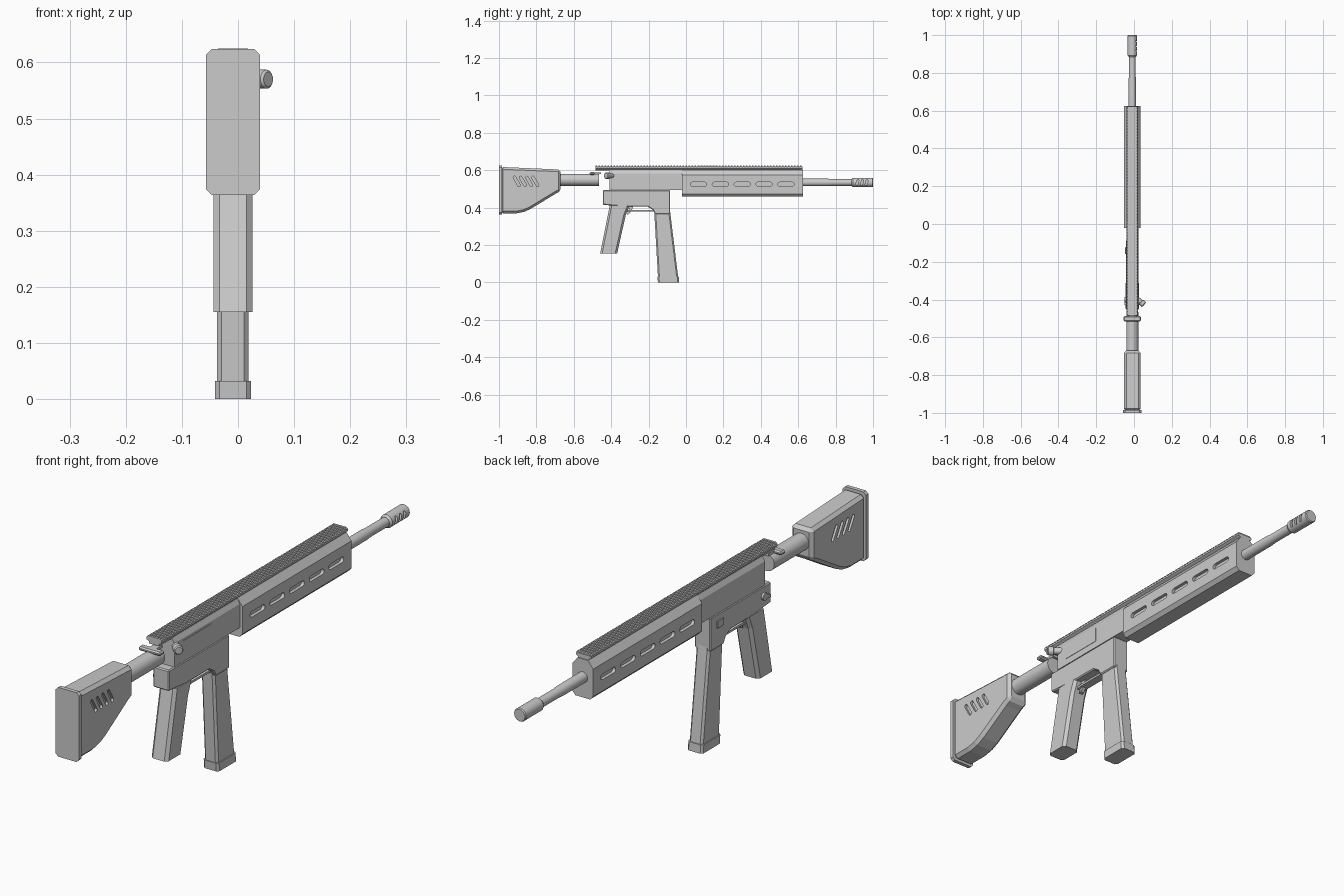
import bpy, bmesh, math
from mathutils import Vector, Matrix

if "Cube" in bpy.data.objects:
    bpy.data.objects.remove(bpy.data.objects["Cube"])

CX = -0.009  # x of the centre plane


def finish(name, bm, bevel=0.0, smooth=False):
    bmesh.ops.recalc_face_normals(bm, faces=bm.faces[:])
    me = bpy.data.meshes.new(name)
    bm.to_mesh(me)
    bm.free()
    ob = bpy.data.objects.new(name, me)
    bpy.context.scene.collection.objects.link(ob)
    if bevel:
        m = ob.modifiers.new("bevel", 'BEVEL')
        m.width, m.segments, m.limit_method = bevel, 1, 'ANGLE'
        m.angle_limit = math.radians(40)
    if smooth:
        bpy.ops.object.select_all(action='DESELECT')
        ob.select_set(True)
        bpy.context.view_layer.objects.active = ob
        bpy.ops.object.shade_smooth_by_angle(angle=math.radians(35))
    return ob


def loft(bm, rings):
    """Skin equal-length rings of points and cap both ends."""
    vs = [[bm.verts.new(p) for p in r] for r in rings]
    n = len(vs[0])
    for a, b in zip(vs, vs[1:]):
        for i in range(n):
            bm.faces.new((a[i], a[(i + 1) % n], b[(i + 1) % n], b[i]))
    bm.faces.new(vs[0])
    bm.faces.new(vs[-1])


def side_prism(name, pts, hw, bevel=0.0, x0=None, x1=None):
    """Side profile of (y, z) extruded across x."""
    bm = bmesh.new()
    a = CX - hw if x0 is None else x0
    b = CX + hw if x1 is None else x1
    loft(bm, [[(x, y, z) for y, z in pts] for x in (a, b)])
    return finish(name, bm, bevel)


def box(name, x0, x1, y0, y1, z0, z1, bevel=0.0):
    return side_prism(name, [(y0, z0), (y1, z0), (y1, z1), (y0, z1)], 0, bevel, x0, x1)


def long_prism(name, half, y0, y1, bevel=0.0):
    """Mirrored half cross-section of (x, z) extruded along y."""
    sec = half + [(-x, z) for x, z in reversed(half)]
    bm = bmesh.new()
    loft(bm, [[(CX + x, y, z) for x, z in sec] for y in (y0, y1)])
    return finish(name, bm, bevel)


def turned(name, prof, origin, axis=(0, 1, 0), n=32):
    """Round part from (distance, radius) pairs along an axis."""
    q = Vector((0, 0, 1)).rotation_difference(Vector(axis))
    o = Vector(origin)
    bm = bmesh.new()
    loft(bm, [[o + q @ Vector((r * math.cos(2 * math.pi * i / n), r * math.sin(2 * math.pi * i / n), d))
               for i in range(n)] for d, r in prof])
    return finish(name, bm, 0, True)


def column(name, levels, ch):
    """Chamfered rectangular column; levels are (z, y_back, y_front, half width)."""
    bm = bmesh.new()
    rings = []
    for z, a, b, w in levels:
        q = [(-w + ch, a), (w - ch, a), (w, a + ch), (w, b - ch),
             (w - ch, b), (-w + ch, b), (-w, b - ch), (-w, a + ch)]
        rings.append([(CX + x, y, z) for x, y in q])
    loft(bm, rings)
    return finish(name, bm)


def cut_slots(ob, slots, spans):
    """Cut obround slots (y, z, length, height, tilt) through each x span."""
    bm = bmesh.new()
    for y, z, ln, h, tilt in slots:
        rot = Matrix.Rotation(tilt, 2)
        ring = []
        for k in range(14):
            s = 1 if k < 7 else -1
            a = -math.pi / 2 + (k % 7) * math.pi / 6 + (0 if s > 0 else math.pi)
            p = rot @ Vector((s * (ln - h) / 2 + h / 2 * math.cos(a), h / 2 * math.sin(a)))
            ring.append((y + p.x, z + p.y))
        for span in spans:
            loft(bm, [[(x, u, v) for u, v in ring] for x in span])
    cutter = finish(ob.name + "_cutter", bm)
    cutter.hide_render = True
    cutter.hide_viewport = True
    m = ob.modifiers.new("slots", 'BOOLEAN')
    m.operation, m.object, m.solver = 'DIFFERENCE', cutter, 'EXACT'


# shoulder stock with slanted vents, and butt pad
stock = side_prism("stock", [(-0.99, 0.617), (-0.67, 0.603), (-0.67, 0.487), (-0.70, 0.472),
                             (-0.83, 0.393), (-0.865, 0.377), (-0.905, 0.369), (-0.99, 0.369)],
                   0.044, 0.012)
cut_slots(stock, [(-0.905 + 0.033 * i, 0.54, 0.062, 0.014, math.radians(-60)) for i in range(4)],
          [(CX + 0.034, 0.1), (-0.1, CX - 0.034)])
box("butt_pad", CX - 0.048, CX + 0.048, -1.0, -0.985, 0.364, 0.624).modifiers.clear()
pad = bpy.data.objects["butt_pad"]
bm = bmesh.new()
bm.from_mesh(pad.data)
corner = [e for e in bm.edges if abs(e.verts[0].co.y - e.verts[1].co.y) > 0.01]
bmesh.ops.bevel(bm, geom=corner, offset=0.01, segments=1, affect='EDGES')
bm.to_mesh(pad.data)
bm.free()

# buffer tube
turned("buffer_tube", [(-0.68, 0.032), (-0.465, 0.032)], (CX, 0, 0.548))

# charging handle: stem and crossbar
box("charging_handle_stem", CX - 0.014, CX + 0.014, -0.50, -0.455, 0.578, 0.588)
box("charging_handle_bar", CX - 0.046, CX + 0.046, -0.515, -0.488, 0.575, 0.590, 0.005)

# upper receiver with ejection port and forward assist
long_prism("upper_receiver", [(0.032, 0.493), (0.032, 0.582), (0.022, 0.60)], -0.41, -0.02)
box("ejection_port_cover", CX + 0.02, CX + 0.0335, -0.36, -0.19, 0.518, 0.573)
turned("forward_assist", [(0, 0.013), (0.042, 0.013), (0.044, 0.017), (0.062, 0.017), (0.066, 0.013)],
       (0.004, -0.385, 0.570), (0.72, -0.62, 0), 20)

# lower receiver with magazine well
side_prism("lower_receiver", [(-0.445, 0.493), (-0.085, 0.493), (-0.085, 0.365), (-0.165, 0.365),
                              (-0.178, 0.388), (-0.205, 0.405), (-0.33, 0.405), (-0.445, 0.415)],
           0.033, 0.004)

# left side controls
turned("selector_pivot", [(0, 0.014), (0.010, 0.014)], (CX - 0.031, -0.40, 0.455), (-1, 0, 0), 20)
side_prism("selector_lever", [(-0.43, 0.443), (-0.40, 0.447), (-0.40, 0.463), (-0.43, 0.455)],
           0, 0, CX - 0.042, CX - 0.030)
box("magazine_catch", CX - 0.038, CX - 0.030, -0.160, -0.122, 0.440, 0.468, 0.002)

# pistol grip, trigger and guard
column("pistol_grip", [(0.155, -0.459, -0.368, 0.035), (0.36, -0.418, -0.322, 0.035),
                       (0.41, -0.408, -0.302, 0.035)], 0.011)
side_prism("trigger", [(-0.300, 0.41), (-0.282, 0.41), (-0.290, 0.385), (-0.305, 0.365),
                       (-0.315, 0.362), (-0.308, 0.382)], 0.007)
side_prism("trigger_guard", [(-0.325, 0.375), (-0.295, 0.380), (-0.16, 0.380), (-0.16, 0.388),
                             (-0.297, 0.388), (-0.325, 0.384)], 0.016)

# magazine and its base plate
column("magazine", [(0.03, -0.150, -0.042, 0.028), (0.38, -0.170, -0.085, 0.028)], 0.008)
column("magazine_base", [(0.0, -0.150, -0.037, 0.032), (0.032, -0.153, -0.039, 0.032)], 0.008)

# handguard with five vents on each side
guard = long_prism("handguard", [(0.030, 0.458), (0.043, 0.472), (0.043, 0.575), (0.022, 0.602)],
                   -0.022, 0.625)
cut_slots(guard, [(0.067 + 0.117 * i, 0.525, 0.088, 0.021, 0) for i in range(5)],
          [(CX + 0.031, 0.1), (-0.1, CX - 0.031)])

# top rail with repeated teeth
long_prism("rail_base", [(0.021, 0.597), (0.021, 0.604), (0.031, 0.610), (0.031, 0.616), (0.028, 0.619)],
           -0.485, 0.622)
tooth = long_prism("rail_teeth", [(0.031, 0.612), (0.031, 0.619), (0.026, 0.625)], -0.485, -0.4765)
arr = tooth.modifiers.new("repeat", 'ARRAY')
arr.use_relative_offset = False
arr.use_constant_offset = True
arr.constant_offset_displace = (0, 0.0161, 0)
arr.count = 69

# barrel and slotted muzzle device
turned("barrel", [(0.60, 0.020), (0.76, 0.020), (0.78, 0.018), (0.90, 0.018)], (CX, 0, 0.534))
muzzle = turned("muzzle_device", [(0.885, 0.019), (0.893, 0.025), (0.996, 0.025), (1.0, 0.022)],
                (CX, 0, 0.534))
cut_slots(muzzle, [(0.916 + 0.025 * i, 0.534, 0.032, 0.011, math.radians(75)) for i in range(3)],
          [(CX + 0.012, 0.1)])
